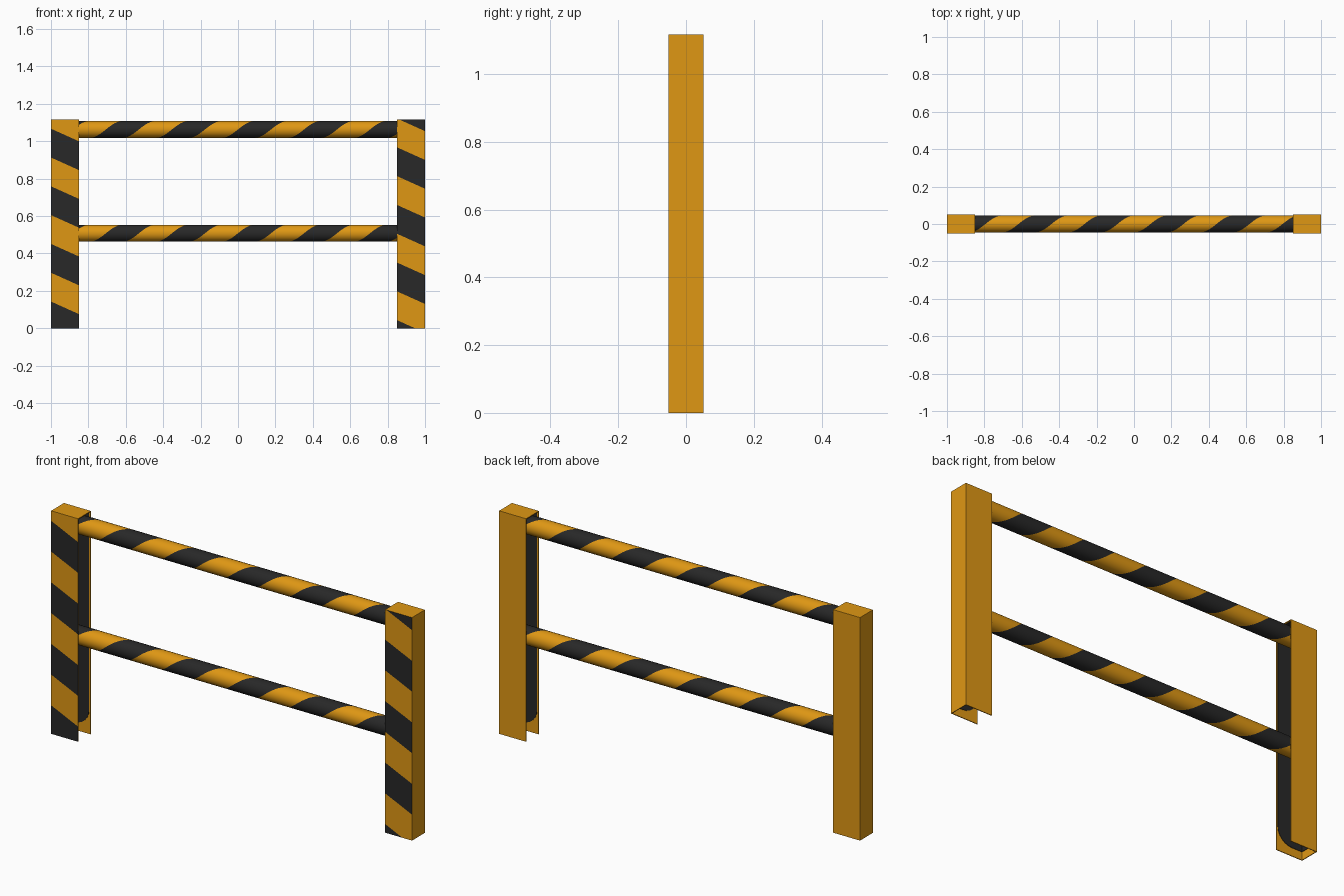
import bpy, bmesh, math
from mathutils import Vector

if "Cube" in bpy.data.objects:
    bpy.data.objects.remove(bpy.data.objects["Cube"])

HEIGHT, HALF_Y, INNER_X = 1.117, 0.051, 0.851


def material(name, color):
    m = bpy.data.materials.new(name)
    m.diffuse_color = (*color, 1)
    m.use_nodes = True
    m.node_tree.nodes["Principled BSDF"].inputs["Base Color"].default_value = m.diffuse_color
    return m


AMBER = material("amber_paint", (0.74, 0.312, 0.007))
DARK = material("dark_grey_paint", (0.021, 0.021, 0.021))


def finish(bm, name, mats):
    me = bpy.data.meshes.new(name)
    bm.to_mesh(me)
    bm.free()
    ob = bpy.data.objects.new(name, me)
    for m in mats:
        me.materials.append(m)
    bpy.context.collection.objects.link(ob)
    return ob


def box(lo, hi):
    bm = bmesh.new()
    bmesh.ops.create_cube(bm, size=1)
    lo, hi = Vector(lo), Vector(hi)
    for v in bm.verts:
        v.co = (lo + hi) / 2 + v.co * (hi - lo)
    bm.normal_update()
    return bm


def thicken(ob, t, inner_slot=0):
    mod = ob.modifiers.new("sheet", "SOLIDIFY")
    mod.thickness = t
    mod.offset = -1
    mod.use_even_offset = True
    mod.material_offset = inner_slot
    mod.material_offset_rim = inner_slot


def open_channel(bm, s):
    # remove the faces turned inwards or down
    bm.normal_update()
    gone = [f for f in bm.faces if f.normal.x * s < -0.05 or f.normal.z < -0.05]
    bmesh.ops.delete(bm, geom=gone, context="FACES")


def post(s, label, phase):
    # folded sheet post, open at the inner side and the bottom
    x0, x1 = sorted((s * INNER_X, s * 1.0))
    bm = box((x0, -HALF_Y, 0), (x1, HALF_Y, HEIGHT))
    open_channel(bm, s)
    # slanted stripes cut into the front face
    slope, half = 0.45, 0.154
    for k in range(-8, 9):
        geom = set()
        for f in bm.faces:
            if f.normal.y < -0.9:
                geom.update([f, *f.edges, *f.verts])
        bmesh.ops.bisect_plane(bm, geom=list(geom), dist=1e-5,
                               plane_co=(x0, 0, phase + k * half),
                               plane_no=Vector((slope, 0, 1)).normalized())
        bm.normal_update()
    for f in bm.faces:
        if f.normal.y < -0.9:
            c = f.calc_center_median()
            band = math.floor((c.z + slope * (c.x - x0) - phase) / half)
            f.material_index = 1 if band % 2 == 0 else 0
    # slots 2 and 3 keep the inner side of the sheet amber
    thicken(finish(bm, label + "_post", [AMBER, DARK, AMBER, AMBER]), 0.004, 2)
    # dark lining inside, with a rounded lower corner
    g = 0.0045
    a, b = sorted((s * (INNER_X + 0.006), s * (1 - g)))
    bm = box((a, -HALF_Y + g, 0.04), (b, HALF_Y - g, HEIGHT - g))
    corner = [e for e in bm.edges
              if all(v.co.z < 0.05 and abs(v.co.x) < 0.9 for v in e.verts)]
    bmesh.ops.bevel(bm, geom=corner, offset=0.08, segments=6, profile=0.5,
                    affect="EDGES")
    open_channel(bm, s)
    thicken(finish(bm, label + "_post_lining", [DARK]), 0.002)


def rail(name, z):
    # round rail made of twisted stripes, one twist per stripe pair
    period, r, n, end = 0.353, 0.045, 24, 0.99
    bm = bmesh.new()
    cols = range(-9, 9)
    rows = []
    for j in range(n + 1):
        t = j / n                      # 0 = front, 0.25 = top, 0.5 = back
        a = 2 * math.pi * t
        rows.append([bm.verts.new((k * period / 2 + t * period,
                                   -r * math.cos(a), z + r * math.sin(a)))
                     for k in cols])
    for j in range(n):
        for i, k in enumerate(list(cols)[:-1]):
            f = bm.faces.new((rows[j][i], rows[j][i + 1],
                              rows[j + 1][i + 1], rows[j + 1][i]))
            f.material_index = 1 if k % 2 == 0 else 0
            f.smooth = True
    bmesh.ops.remove_doubles(bm, verts=bm.verts[:], dist=1e-4)
    for s in (-1, 1):
        bmesh.ops.bisect_plane(bm, geom=bm.verts[:] + bm.edges[:] + bm.faces[:],
                               plane_co=(s * end, 0, 0), plane_no=(s, 0, 0),
                               clear_outer=True)
    bmesh.ops.recalc_face_normals(bm, faces=bm.faces[:])
    finish(bm, name, [AMBER, DARK])


post(-1, "left", 0.605)
post(1, "right", 0.505)
rail("upper_rail", 1.063)
rail("lower_rail", 0.508)
